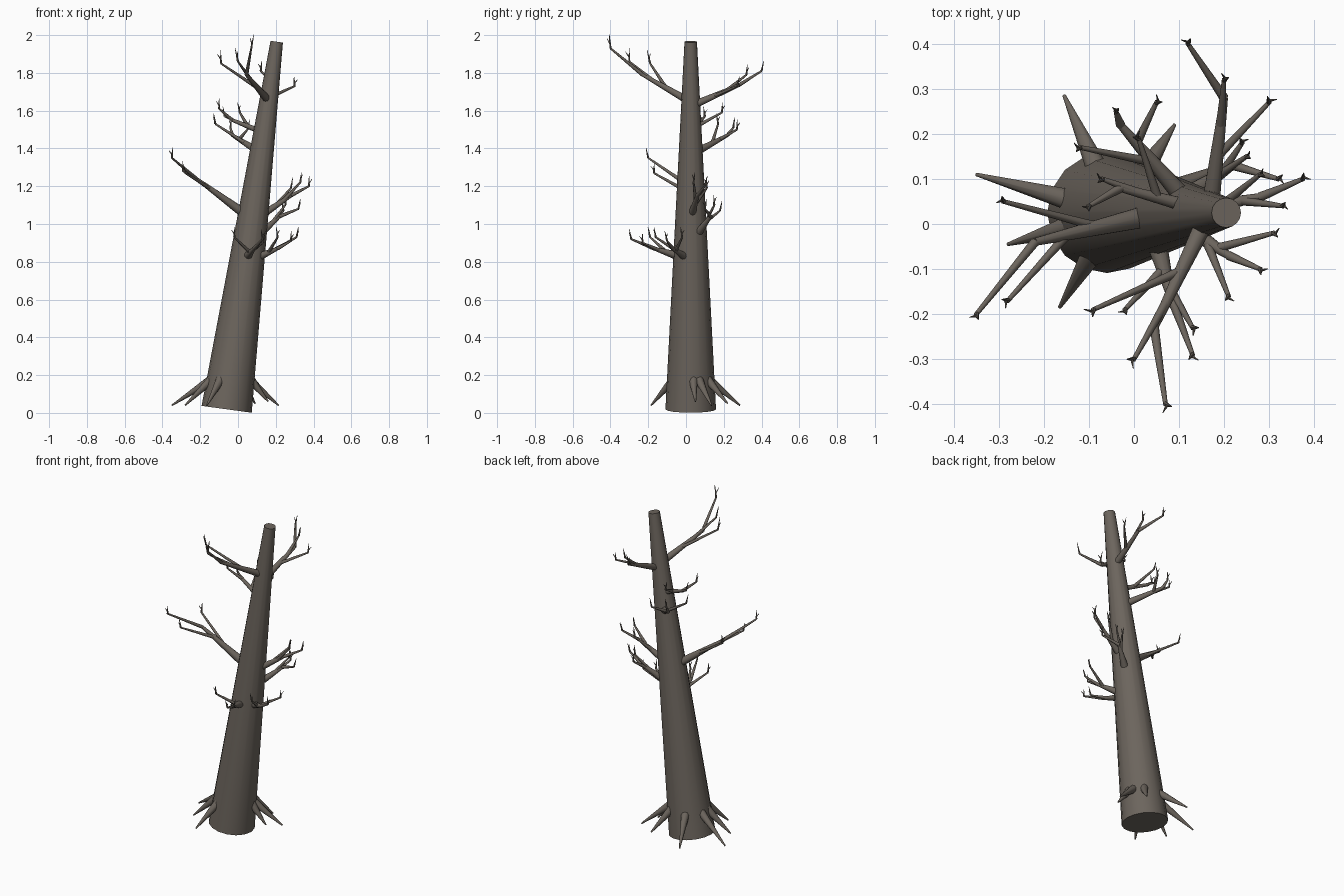
import bpy
import bmesh
import math
import random
from mathutils import Vector

random.seed(4)

default_cube = bpy.data.objects.get("Cube")
if default_cube:
    bpy.data.objects.remove(default_cube, do_unlink=True)

# Single bark colour
BARK = (0.15, 0.13, 0.11, 1.0)
bark = bpy.data.materials.new("dead_bark")
bark.use_nodes = True
bark.diffuse_color = BARK
shader = bark.node_tree.nodes["Principled BSDF"]
shader.inputs["Base Color"].default_value = BARK
shader.inputs["Roughness"].default_value = 0.9

TRUNK_BASE = Vector((-0.06, 0.025, 0.019))
TRUNK_TOP = Vector((0.205, 0.025, 1.965))


def trunk_point(height):
    """Point on the leaning trunk axis at a height."""
    return TRUNK_BASE.lerp(TRUNK_TOP, height / TRUNK_TOP.z)


def add_taper(bm, start, end, r_start, r_end, sides=8):
    """Add a closed tapered cylinder between two points."""
    start, end = Vector(start), Vector(end)
    axis = end - start
    turn = axis.to_track_quat("Z", "Y").to_matrix().to_4x4()
    turn.translation = (start + end) / 2
    bmesh.ops.create_cone(bm, cap_ends=True, segments=sides, radius1=r_start,
                          radius2=r_end, depth=axis.length, matrix=turn)


def finish(bm, name):
    """Turn a bmesh into a smooth shaded bark object."""
    mesh = bpy.data.meshes.new(name)
    bm.to_mesh(mesh)
    bm.free()
    obj = bpy.data.objects.new(name, mesh)
    bpy.context.collection.objects.link(obj)
    mesh.materials.append(bark)
    bpy.ops.object.select_all(action="DESELECT")
    obj.select_set(True)
    bpy.context.view_layer.objects.active = obj
    bpy.ops.object.shade_smooth_by_angle(angle=math.radians(50))
    return obj


def add_claw(bm, elbow, direction, size):
    """Bent twig end: one upright spike and one short side spike."""
    side = Vector((direction.y, -direction.x, 0)) * random.choice((-1, 1))
    upright = Vector((0, 0, 1)) + direction * 0.15 + side * 0.25
    add_taper(bm, elbow, elbow + upright * size, 0.006, 0.001, 6)
    fork = elbow + upright * size * 0.3
    spike = fork + (direction * 0.5 - side * 0.4 + Vector((0, 0, 0.5))) * size * 0.6
    add_taper(bm, fork, spike, 0.004, 0.001, 6)


def branch(name, start, end, *tips, radius=0.021, claw=0.05):
    """A limb with twigs leaving it at rising positions, each ending in a claw."""
    bm = bmesh.new()
    start, end = Vector(start), Vector(end)
    add_taper(bm, start, end, radius, 0.009, 10)
    for i, tip in enumerate(tips):
        along = 1 - 0.55 * i / max(1, len(tips) - 1)
        root, tip = start.lerp(end, along), Vector(tip)
        add_taper(bm, root, tip, 0.0105, 0.005)
        add_claw(bm, tip, (tip - root).normalized(), claw)
    return finish(bm, name)


# Trunk: one leaning taper
bm = bmesh.new()
add_taper(bm, TRUNK_BASE, TRUNK_TOP, 0.134, 0.033, 16)
finish(bm, "trunk")

# Roots: cones splaying down from just above the foot
ROOT_TIPS = [
    (-0.35, 0.11, 0.04), (-0.28, -0.045, 0.04), (-0.165, -0.185, 0.04),
    (-0.155, 0.285, 0.04), (0.215, 0.135, 0.04), (0.16, 0.05, 0.06),
    (0.09, 0.22, 0.05),
]
for number, tip in enumerate(ROOT_TIPS):
    tip = Vector(tip)
    centre = trunk_point(0.16)
    outward = (tip - centre) * Vector((1, 1, 0))
    bm = bmesh.new()
    add_taper(bm, centre + outward.normalized() * 0.105, tip, 0.025, 0.004, 10)
    finish(bm, f"root_{number + 1}")

# Crown branches
branch("top_front_branch", (0.155, 0, 1.66), (0.045, -0.23, 1.79),
       (0.07, -0.4, 1.93), (0, -0.3, 1.86), (-0.09, -0.19, 1.85), claw=0.066)
branch("top_back_branch", (0.17, 0.04, 1.63), (0.2, 0.28, 1.735),
       (0.12, 0.4, 1.81), (0.2, 0.32, 1.79), (0.3, 0.27, 1.73))

# Upper branches on the right side
branch("upper_side_branch", (0.12, 0.04, 1.49), (-0.03, 0.08, 1.55),
       (-0.1, 0.04, 1.61), (-0.07, 0.1, 1.57), (0.01, 0.19, 1.59),
       radius=0.016)
branch("upper_back_branch", (0.1, 0.07, 1.39), (-0.03, 0.22, 1.47),
       (-0.04, 0.25, 1.51), (0.05, 0.27, 1.5), (-0.12, 0.17, 1.53))

# Long middle branch
branch("long_side_branch", (0.04, 0.02, 1.05), (-0.22, -0.04, 1.24),
       (-0.35, -0.2, 1.35), (-0.28, -0.17, 1.27), (-0.29, 0.05, 1.28),
       radius=0.026)

# Middle branches on the left side
branch("middle_side_branch", (0.13, 0.03, 1.05), (0.28, 0.06, 1.15),
       (0.375, 0.1, 1.2), (0.33, 0.04, 1.22), (0.28, 0.11, 1.19))
branch("middle_back_branch", (0.13, 0.07, 0.96), (0.22, 0.13, 1.04),
       (0.32, 0.1, 1.08), (0.24, 0.18, 1.07), (0.25, 0.15, 1.1))

# Low branches on the front
branch("low_front_branch", (0.05, -0.04, 0.83), (0.085, -0.17, 0.87),
       (0.13, -0.29, 0.92), (0.13, -0.23, 0.9), (-0.02, -0.19, 0.93),
       radius=0.024)
branch("low_corner_branch", (0.12, -0.01, 0.83), (0.21, -0.07, 0.87),
       (0.28, -0.1, 0.91), (0.31, -0.02, 0.93), (0.21, -0.16, 0.93))
